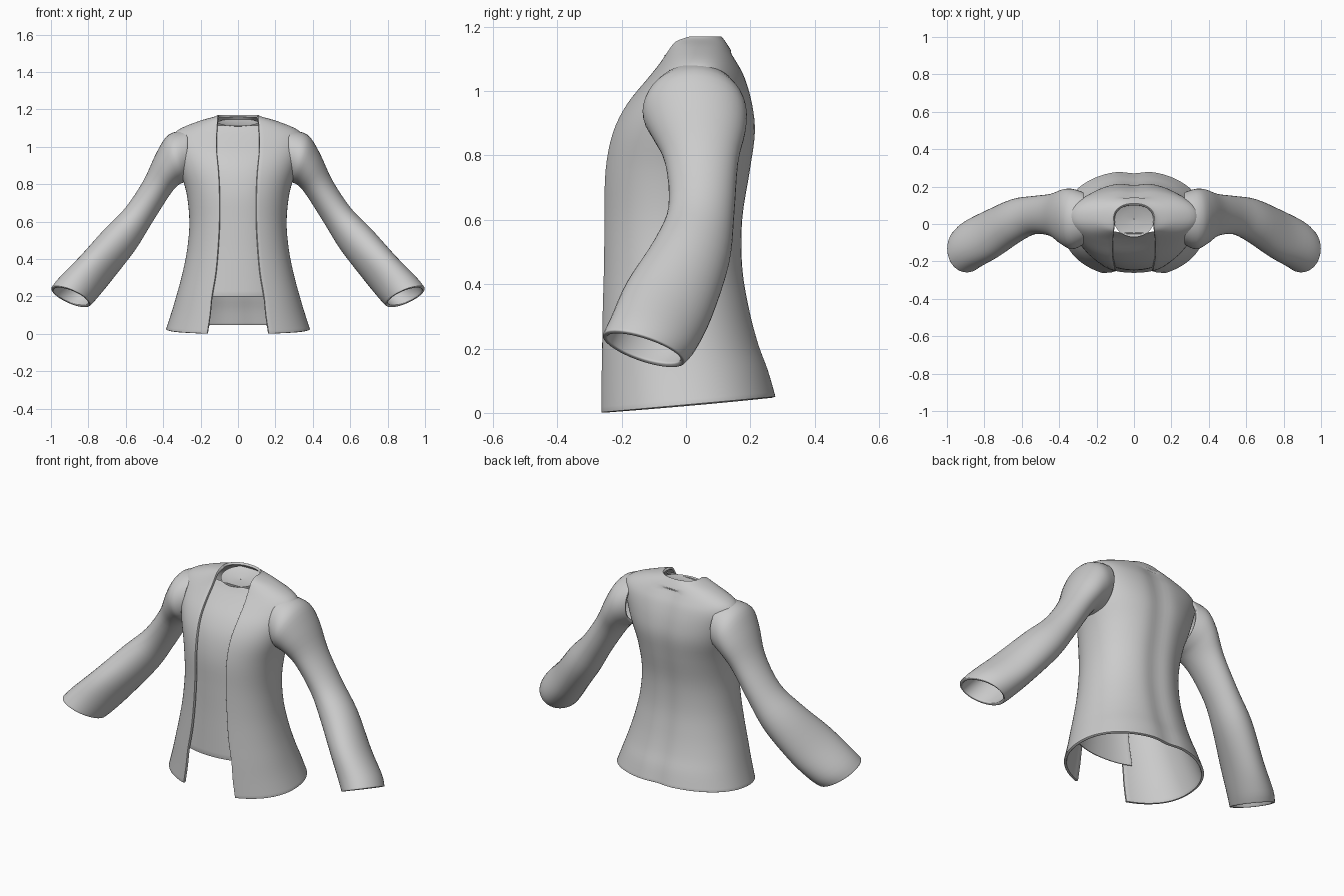
import bpy
from math import sin, cos, asin, pi, exp

cube = bpy.data.objects.get("Cube")
if cube:
    bpy.data.objects.remove(cube, do_unlink=True)

grey = bpy.data.materials.new("plain_grey")
grey.use_nodes = True
grey.diffuse_color = (0.6, 0.6, 0.6, 1)
grey.node_tree.nodes["Principled BSDF"].inputs["Base Color"].default_value = (0.6, 0.6, 0.6, 1)


def smooth_rows(rows, steps=4):
    """Catmull-Rom interpolation between rows of section parameters."""
    out = []
    for i in range(len(rows) - 1):
        quad = rows[max(i - 1, 0)], rows[i], rows[i + 1], rows[min(i + 2, len(rows) - 1)]
        for s in range(steps):
            t = s / steps
            out.append([0.5 * (2 * b + (c - a) * t + (2 * a - 5 * b + 4 * c - d) * t * t
                               + (3 * b - a - 3 * c + d) * t ** 3) for a, b, c, d in zip(*quad)])
    return out + [list(rows[-1])]


def loft(name, rings, closed=False, thickness=0.0, mirror=False):
    """Skin a list of equal rings into one smooth object."""
    n = len(rings[0])
    faces = []
    for i in range(len(rings) - 1):
        for j in range(n if closed else n - 1):
            k = (j + 1) % n
            faces.append((i * n + j, i * n + k, (i + 1) * n + k, (i + 1) * n + j))
    mesh = bpy.data.meshes.new(name)
    mesh.from_pydata([p for r in rings for p in r], [], faces)
    mesh.materials.append(grey)
    mesh.shade_smooth()
    obj = bpy.data.objects.new(name, mesh)
    bpy.context.collection.objects.link(obj)
    if thickness:
        mod = obj.modifiers.new("cloth_thickness", "SOLIDIFY")
        mod.thickness = thickness
        mod.offset = -1
        bev = obj.modifiers.new("soft_rim", "BEVEL")
        bev.width = thickness * 0.3
        bev.segments = 2
    if mirror:
        obj.modifiers.new("other_side", "MIRROR")
    return obj


POWER = 0.92


def signed_power(v):
    return abs(v) ** POWER * (1 if v > 0 else -1)


def edge_angle(x, rx):
    return asin(min(1, max(0, x / rx)) ** (1 / POWER))


def body_point(angle, z, rx, front, back, tilt):
    """Point on a torso section; angle runs from the front over +x to the back."""
    mid, depth = (front + back) / 2, (back - front) / 2
    x = rx * signed_power(sin(angle))
    y = mid - depth * signed_power(cos(angle))
    if cos(angle) < 0 and z < 1.12:      # spine groove
        y -= 0.014 * exp(-(x / 0.06) ** 2)
    return x, y, z + tilt * (y + 0.28)


# Torso sections: height, half width, front y, back y, half opening, hem tilt
torso = smooth_rows([
    (0.00, 0.385, -0.285, 0.285, 0.165, 0.09),
    (0.10, 0.355, -0.283, 0.262, 0.150, 0.06),
    (0.20, 0.328, -0.280, 0.232, 0.140, 0.03),
    (0.32, 0.298, -0.275, 0.205, 0.120, 0),
    (0.45, 0.272, -0.270, 0.184, 0.108, 0),
    (0.60, 0.260, -0.267, 0.184, 0.100, 0),
    (0.75, 0.275, -0.263, 0.207, 0.100, 0),
    (0.87, 0.310, -0.238, 0.222, 0.105, 0),
    (0.96, 0.335, -0.192, 0.212, 0.113, 0),
    (1.04, 0.350, -0.125, 0.188, 0.115, 0),
    (1.09, 0.320, -0.085, 0.162, 0.112, 0),
    (1.135, 0.215, -0.060, 0.135, 0.110, 0),
    (1.16, 0.130, -0.055, 0.118, 0.108, 0),
    (1.17, 0.109, -0.050, 0.110, 0.107, 0)])

# Open jacket body, wrapped from one front edge round the back to the other
SEG = 72
rings = []
for z, rx, front, back, gap, tilt in torso:
    a = edge_angle(gap, rx)
    rings.append([body_point(a + (2 * pi - 2 * a) * j / SEG, z, rx, front, back, tilt)
                  for j in range(SEG + 1)])
loft("jacket_body", rings, thickness=0.014)

# Shirt front showing in the opening
rings = []
for z, rx, front, back, gap, tilt in torso:
    if 0.18 < z < 1.12:
        a = edge_angle(gap + 0.035, rx - 0.02)
        rings.append([body_point(-a + 2 * a * j / 16, z, rx - 0.02, front + 0.019, back, 0)
                      for j in range(17)])
loft("shirt_front", rings, thickness=0.006)

# Dished panel closing the neck
rings = []
for r, drop in ((1.08, 0), (0.95, 0.004), (0.6, 0.012), (0.02, 0.016)):
    rings.append([(0.1 * r * sin(a), 0.025 - 0.088 * r * cos(a), 1.13 - 0.2 * 0.088 * r * cos(a) - drop)
                  for a in (2 * pi * j / 32 for j in range(32))])
loft("neck_panel", rings, closed=True)

# Sleeve sections: upper x, z, lower x, z, front y, back y, forward lift
sleeve = smooth_rows([
    (0.27, 1.09, 0.27, 0.82, -0.11, 0.17, 0),
    (0.37, 1.065, 0.29, 0.81, -0.135, 0.188, 0),
    (0.435, 0.97, 0.325, 0.79, -0.11, 0.185, 0),
    (0.505, 0.82, 0.37, 0.735, -0.065, 0.162, 0),
    (0.605, 0.67, 0.465, 0.585, -0.055, 0.15, 0.01),
    (0.72, 0.55, 0.55, 0.45, -0.10, 0.135, 0.03),
    (0.85, 0.40, 0.67, 0.30, -0.185, 0.08, 0.05),
    (0.96, 0.29, 0.75, 0.20, -0.235, 0.03, 0.045),
    (1.00, 0.24, 0.79, 0.157, -0.26, -0.005, 0.04)])
rings = []
for ux, uz, lx, lz, front, back, lift in sleeve:
    ring = []
    for j in range(40):
        c, s = cos(2 * pi * j / 40), sin(2 * pi * j / 40)
        ring.append(((ux + lx) / 2 + c * (ux - lx) / 2,
                     (front + back) / 2 - s * (back - front) / 2,
                     (uz + lz) / 2 + c * (uz - lz) / 2 + s * lift))
    rings.append(ring)
loft("sleeves", rings, closed=True, thickness=0.016, mirror=True)
